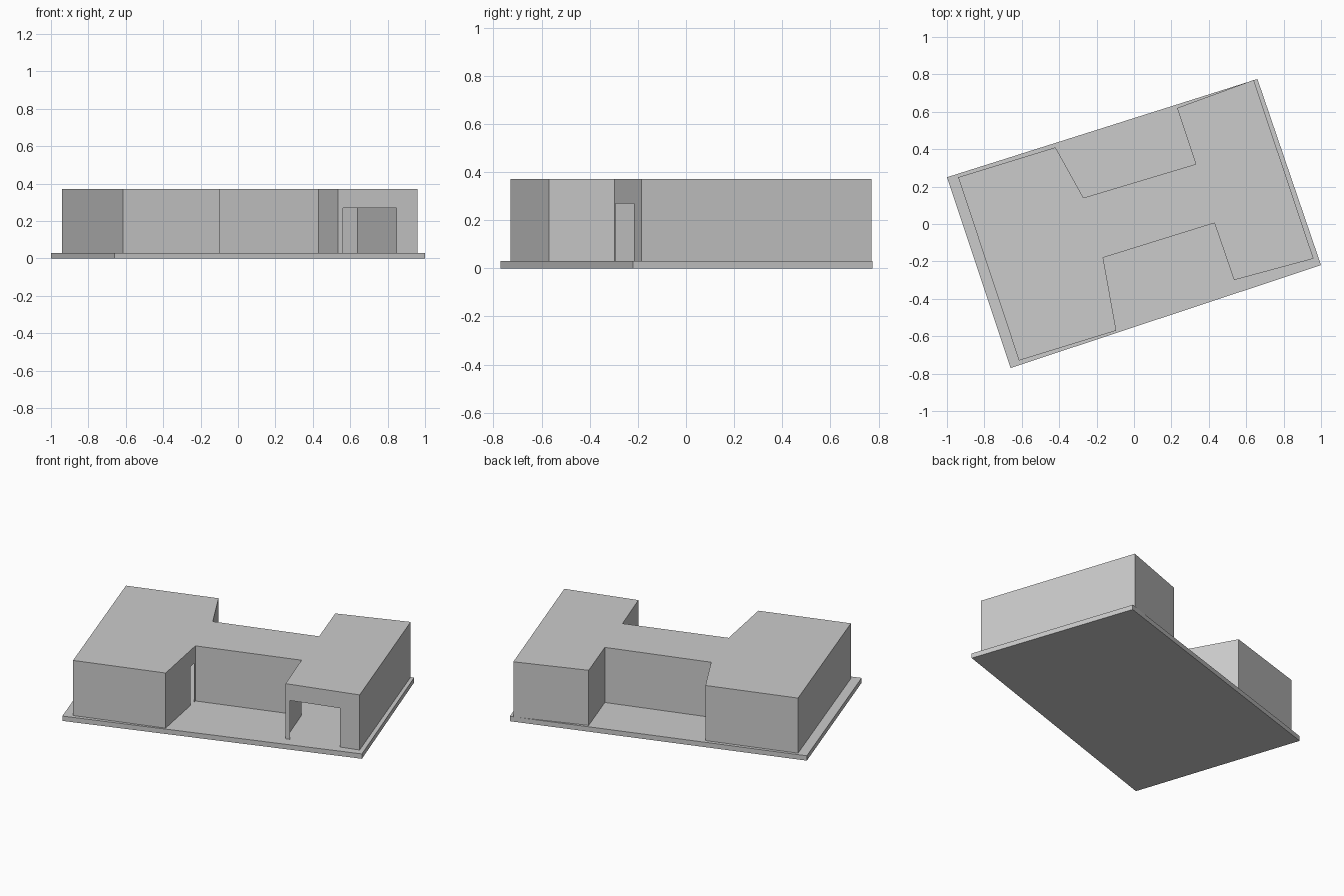
import bpy, bmesh
from mathutils import Vector

if "Cube" in bpy.data.objects:
    bpy.data.objects.remove(bpy.data.objects["Cube"])

BASE, TOP, DOOR = 0.03, 0.37, 0.27


def make_object(name, bm):
    mesh = bpy.data.meshes.new(name)
    bm.to_mesh(mesh)
    bm.free()
    obj = bpy.data.objects.new(name, mesh)
    bpy.context.collection.objects.link(obj)
    return obj


# Thin ground slab, turned on the plan
bm = bmesh.new()
corners = [(-1, 0.25), (-0.66, -0.77), (1, -0.22), (0.66, 0.775)]
face = bm.faces.new([bm.verts.new((x, y, 0)) for x, y in corners])
ext = bmesh.ops.extrude_face_region(bm, geom=[face])
bmesh.ops.translate(bm, vec=(0, 0, BASE),
                    verts=[g for g in ext["geom"] if isinstance(g, bmesh.types.BMVert)])
bmesh.ops.recalc_face_normals(bm, faces=bm.faces)
make_object("ground_slab", bm)

# Hollow building: H-shaped plan, counter-clockwise
plan = [(-0.94, 0.25), (-0.615, -0.73), (-0.095, -0.57), (-0.165, -0.18),
        (0.43, 0.005), (0.535, -0.30), (0.96, -0.185), (0.64, 0.77),
        (0.23, 0.62), (0.33, 0.32), (-0.27, 0.14), (-0.42, 0.41)]
# Door openings: wall index -> start and end along that wall
doors = {5: (0.06, 0.735), 2: (0.84, 0.96)}

bm = bmesh.new()
low = [bm.verts.new((x, y, BASE)) for x, y in plan]
high = [bm.verts.new((x, y, TOP)) for x, y in plan]
for i in range(len(plan)):
    j = (i + 1) % len(plan)
    outline = [low[i]]
    if i in doors:
        a, b = (low[i].co.lerp(low[j].co, t) for t in doors[i])
        up = Vector((0, 0, DOOR - BASE))
        outline += [bm.verts.new(p) for p in (a, a + up, b + up, b)]
    bm.faces.new(outline + [low[j], high[j], high[i]])

# Flat roof closing the walls
bm.faces.new(high)
make_object("building_shell", bm)
